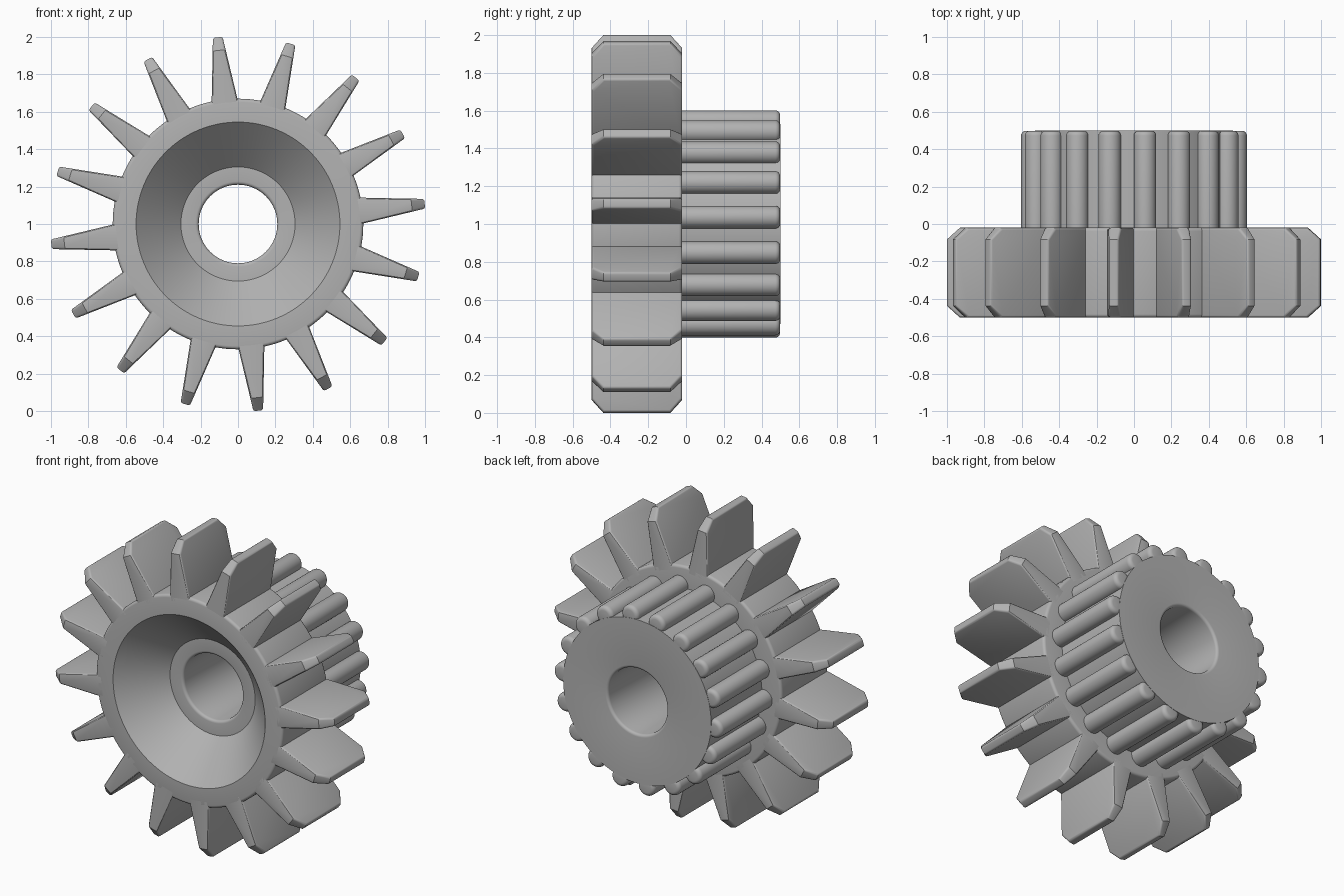
import bpy, bmesh
from math import pi, radians, cos, sin
from mathutils import Matrix

if "Cube" in bpy.data.objects:
    bpy.data.objects.remove(bpy.data.objects["Cube"])

GREY = (0.45, 0.45, 0.45, 1)
grey = bpy.data.materials.new("plain grey")
grey.use_nodes = True
grey.diffuse_color = GREY
grey.node_tree.nodes["Principled BSDF"].inputs["Base Color"].default_value = GREY

FRONT, MID, BACK = -0.5, -0.02, 0.5   # depth of wheel front, wheel back, pinion back
AXLE_HEIGHT = 1.0


def finish(bm, name):
    """Smooth shading with sharp creases, then bm to mesh."""
    bmesh.ops.recalc_face_normals(bm, faces=bm.faces)
    for f in bm.faces:
        f.smooth = True
    for e in bm.edges:
        e.smooth = e.calc_face_angle(0) < radians(30)
    mesh = bpy.data.meshes.new(name)
    bm.to_mesh(mesh)
    bm.free()
    mesh.materials.append(grey)
    return mesh


def place(mesh, name, angle=0, radius=0):
    """Put a part on the axle, turned by an angle and moved outwards."""
    ob = bpy.data.objects.new(name, mesh)
    ob.matrix_world = (Matrix.Translation((0, 0, AXLE_HEIGHT))
                       @ Matrix.Rotation(-angle, 4, 'Y')
                       @ Matrix.Translation((radius, 0, 0)))
    bpy.context.collection.objects.link(ob)
    return ob


def rounded(r, y, size, start, steps=4):
    """Quarter arc about (r, y), a quarter turn on from the start angle."""
    return [(r + size * cos(start + pi / 2 * i / steps),
             y + size * sin(start + pi / 2 * i / steps)) for i in range(steps + 1)]


def lathe(profile, name, steps):
    """Spin a closed (radius, depth) profile round the axle."""
    bm = bmesh.new()
    verts = [bm.verts.new((r, y, 0)) for r, y in profile]
    edges = [bm.edges.new((a, b)) for a, b in zip(verts, verts[1:] + verts[:1])]
    bmesh.ops.spin(bm, geom=verts + edges, cent=(0, 0, 0), axis=(0, 1, 0),
                   angle=2 * pi, steps=steps, use_merge=True)
    bmesh.ops.remove_doubles(bm, verts=bm.verts, dist=1e-5)
    return finish(bm, name)


# Hub: dished wheel disc, pinion drum and rounded bore in one turned body
BORE, DISC, DRUM, FLOOR, SOFT = 0.21, 0.67, 0.53, -0.26, 0.018
profile = [(0.305, FLOOR), (0.545, FRONT)]
profile += rounded(DISC - SOFT, FRONT + SOFT, SOFT, -pi / 2)
profile += rounded(DISC - SOFT, MID - SOFT, SOFT, 0)
profile += [(DRUM, MID), (DRUM, BACK)]
profile += rounded(BORE + SOFT, BACK - SOFT, SOFT, pi / 2)
profile += rounded(BORE + SOFT, FLOOR + SOFT, SOFT, pi)
place(lathe(profile, "hub", 128), "hub")


# Wheel tooth: tapered blade with chamfered outer corners
def tooth_mesh():
    root, tip, chamfer_r, chamfer_y = 0.63, 1.004, 0.07, 0.062
    outline = [(root, FRONT), (tip - chamfer_r, FRONT), (tip, FRONT + chamfer_y),
               (tip, MID - chamfer_y), (tip - chamfer_r, MID), (root, MID)]
    bm = bmesh.new()
    sides = []
    for s in (-1, 1):
        verts = []
        for r, y in outline:
            half = 0.074 - 0.048 * (r - root) / (tip - root)
            verts.append(bm.verts.new((r, y, s * half)))
        sides.append(bm.faces.new(verts))
    a, b = sides[0].verts[:], sides[1].verts[:]
    for i in range(len(a)):
        j = (i + 1) % len(a)
        bm.faces.new((a[i], a[j], b[j], b[i]))
    rim = {e for f in sides for e in f.edges}
    bmesh.ops.bevel(bm, geom=list(rim), offset=0.012, segments=3,
                    profile=0.5, affect='EDGES')
    return finish(bm, "tooth")


TEETH = 16
tooth = tooth_mesh()
for i in range(TEETH):
    place(tooth, f"wheel_tooth_{i + 1}", radians(6.2) + 2 * pi * i / TEETH)


# Pinion rod: round bar with a softened back end
def rod_mesh():
    bm = bmesh.new()
    end = BACK - 0.002
    bmesh.ops.create_cone(bm, cap_ends=True, segments=32, radius1=0.06, radius2=0.06,
                          depth=end - MID,
                          matrix=Matrix.Translation((0, (end + MID) / 2, 0))
                          @ Matrix.Rotation(pi / 2, 4, 'X'))
    rim = [e for e in bm.edges if all(v.co.y > end - 0.01 for v in e.verts)]
    bmesh.ops.bevel(bm, geom=rim, offset=0.025, segments=4, profile=0.5, affect='EDGES')
    return finish(bm, "rod")


RODS = 18
rod = rod_mesh()
for i in range(RODS):
    place(rod, f"pinion_rod_{i + 1}", radians(3.8) + 2 * pi * i / RODS, 0.545)
